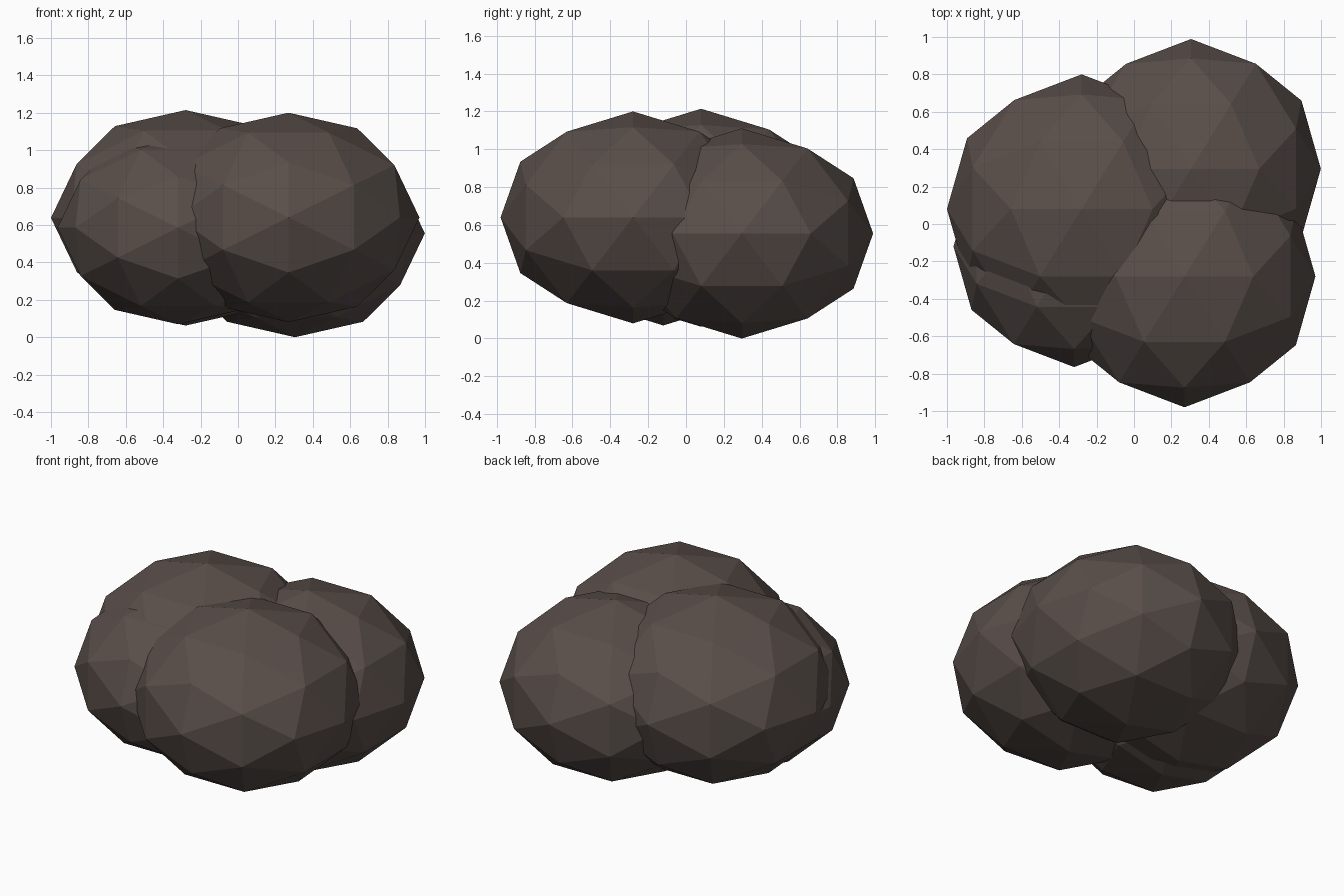
import bpy, bmesh
from mathutils import Vector
from itertools import product

if "Cube" in bpy.data.objects:
    bpy.data.objects.remove(bpy.data.objects["Cube"])

# dark stone colour
stone = bpy.data.materials.new("dark_stone")
stone.diffuse_color = (0.10, 0.077, 0.068, 1)
stone.use_nodes = True
stone.node_tree.nodes["Principled BSDF"].inputs["Base Color"].default_value = stone.diffuse_color


def geodesic_points():
    """Icosahedron corners plus edge midpoints pushed out to the unit sphere."""
    golden = (1 + 5 ** 0.5) / 2
    corners = []
    for a, b in product((-1, 1), repeat=2):
        v = (0, a * golden, b)
        corners += [Vector(v[i:] + v[:i]) for i in range(3)]
    points = list(corners)
    for i, p in enumerate(corners):
        for q in corners[:i]:
            if (p - q).length < 2.1:
                points.append((p + q) / 2)
    return [p.normalized() for p in points]


def boulder(name, centre, radius):
    """Faceted 80-sided lump, flattened in height."""
    bm = bmesh.new()
    for p in geodesic_points():
        bm.verts.new(Vector((p.x, p.y, p.z * 0.8)) * radius)
    bmesh.ops.convex_hull(bm, input=bm.verts[:])
    bmesh.ops.recalc_face_normals(bm, faces=bm.faces[:])
    mesh = bpy.data.meshes.new(name)
    bm.to_mesh(mesh)
    bm.free()
    mesh.materials.append(stone)
    obj = bpy.data.objects.new(name, mesh)
    obj.location = centre
    bpy.context.collection.objects.link(obj)


# four overlapping lumps
boulder("front_right_lump", (0.27, -0.28, 0.64), 0.70)
boulder("back_right_lump", (0.305, 0.295, 0.555), 0.694)
boulder("back_left_lump", (-0.28, 0.08, 0.638), 0.72)
boulder("front_left_lump", (-0.32, -0.12, 0.585), 0.645)
